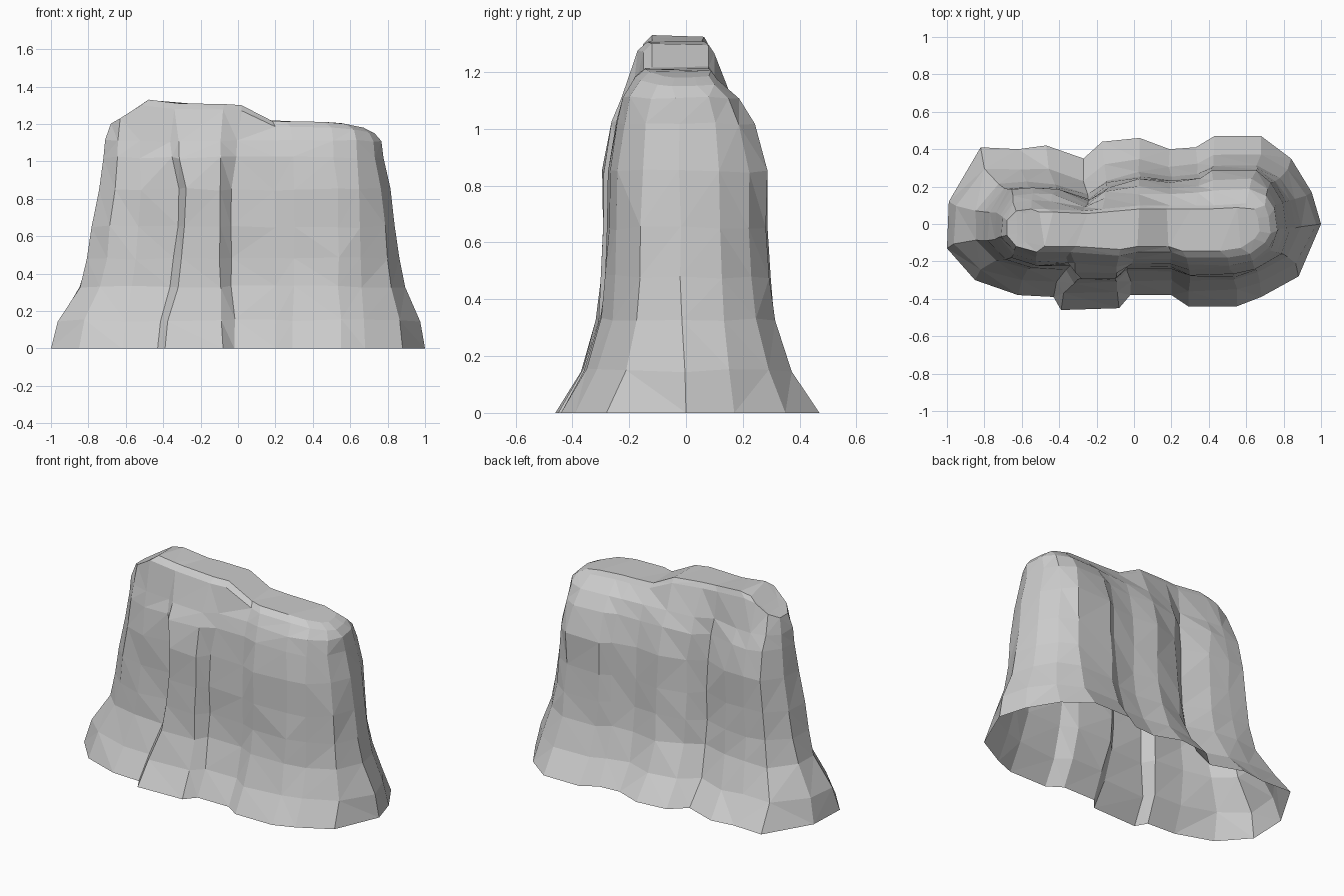
import bpy
import bmesh
import random
from mathutils import Vector

random.seed(4)

default_cube = bpy.data.objects.get("Cube")
if default_cube:
    bpy.data.objects.remove(default_cube, do_unlink=True)

# Plan outlines, counter-clockwise from the right-hand tip: foot, shoulder and rim
FOOT = [(1, 0), (.95, .17), (.84, .35), (.68, .47), (.43, .47), (.33, .41), (.19, .4),
        (.03, .46), (-.17, .44), (-.27, .35), (-.47, .42), (-.62, .4), (-.82, .41),
        (-.99, .12), (-1, -.13), (-.85, -.3), (-.62, -.38), (-.43, -.39), (-.39, -.46),
        (-.08, -.45), (-.02, -.38), (.2, -.38), (.29, -.44), (.55, -.44), (.68, -.39),
        (.88, -.28)]
SHOULDER = [(.82, -.02), (.79, .12), (.73, .22), (.65, .28), (.41, .28), (.35, .24),
            (.2, .22), (.03, .24), (-.14, .2), (-.24, .12), (-.4, .18), (-.54, .19),
            (-.66, .18), (-.74, .06), (-.75, -.08), (-.66, -.18), (-.52, -.22),
            (-.31, -.22), (-.28, -.29), (-.1, -.29), (-.04, -.23), (.2, -.23),
            (.3, -.27), (.53, -.27), (.65, -.24), (.77, -.15)]
RIM = [(.73, -.05), (.72, .04), (.7, .1), (.6, .11), (.43, .1), (.33, .1), (.19, .1),
       (.03, .1), (-.17, .08), (-.27, .07), (-.47, .08), (-.55, .08), (-.63, .07),
       (-.68, .02), (-.68, -.06), (-.63, -.12), (-.52, -.15), (-.4, -.15), (-.34, -.15),
       (-.08, -.17), (.02, -.15), (.2, -.15), (.28, -.18), (.5, -.18), (.62, -.16),
       (.7, -.1)]

# Crest height along the length, stepping down to the right
CREST = [(-.7, 1.22), (-.63, 1.26), (-.52, 1.33), (-.35, 1.31), (.01, 1.305),
         (.2, 1.215), (.57, 1.21), (.73, 1.18)]


def crest_height(x):
    if x <= CREST[0][0]:
        return CREST[0][1]
    for (x_start, z_start), (x_end, z_end) in zip(CREST, CREST[1:]):
        if x <= x_end:
            return z_start + (z_end - z_start) * (x - x_start) / (x_end - x_start)
    return CREST[-1][1]


def blend(outline_a, outline_b, along_x, along_y, height, jitter=0.0):
    """Mix two plan outlines into one ring of points at a height."""
    ring = []
    for (ax, ay), (bx, by) in zip(outline_a, outline_b):
        wobble = Vector([random.uniform(-jitter, jitter) for _ in range(3)])
        point = Vector((ax + (bx - ax) * along_x, ay + (by - ay) * along_y, height))
        ring.append(point + wobble)
    return ring


def rim_ring(inset, drop):
    """Ring that follows the crest, pulled in towards the spine."""
    return [Vector((x * (1 - inset * .4), y * (1 - inset), crest_height(x) - drop))
            for x, y in RIM]


# Flared skirt and steep walls
rings = [blend(FOOT, SHOULDER, 0, 0, 0)]
for height, along_x, along_y in [(.15, .16, .5), (.33, .6, .85), (.48, .76, .93),
                                 (.65, .89, .97), (.85, 1, 1)]:
    rings.append(blend(FOOT, SHOULDER, along_x, along_y, height, .007))

# Rounded shoulder and crest
for height, along_x, along_y in [(1.02, .5, .25), (1.11, .6, .55)]:
    rings.append(blend(SHOULDER, RIM, along_x, along_y, height, .006))
rings.append(rim_ring(0, .03))
rings.append(rim_ring(.2, 0))

# Skin the rings, leaving the underside open
bm = bmesh.new()
loops = [[bm.verts.new(point) for point in ring] for ring in rings]
for lower, upper in zip(loops, loops[1:]):
    for i in range(len(lower)):
        j = (i + 1) % len(lower)
        bm.faces.new((lower[i], lower[j], upper[j], upper[i]))
bm.faces.new(loops[-1])
bmesh.ops.triangulate(bm, faces=bm.faces[:], quad_method="SHORT_EDGE")

mesh = bpy.data.meshes.new("rock_mesa")
bm.to_mesh(mesh)
bm.free()
rock = bpy.data.objects.new("rock_mesa", mesh)
bpy.context.collection.objects.link(rock)

# Plain grey stone
stone = bpy.data.materials.new("grey_stone")
stone.use_nodes = True
colour = (.6, .6, .6, 1)
stone.diffuse_color = colour
stone.node_tree.nodes["Principled BSDF"].inputs["Base Color"].default_value = colour
mesh.materials.append(stone)
